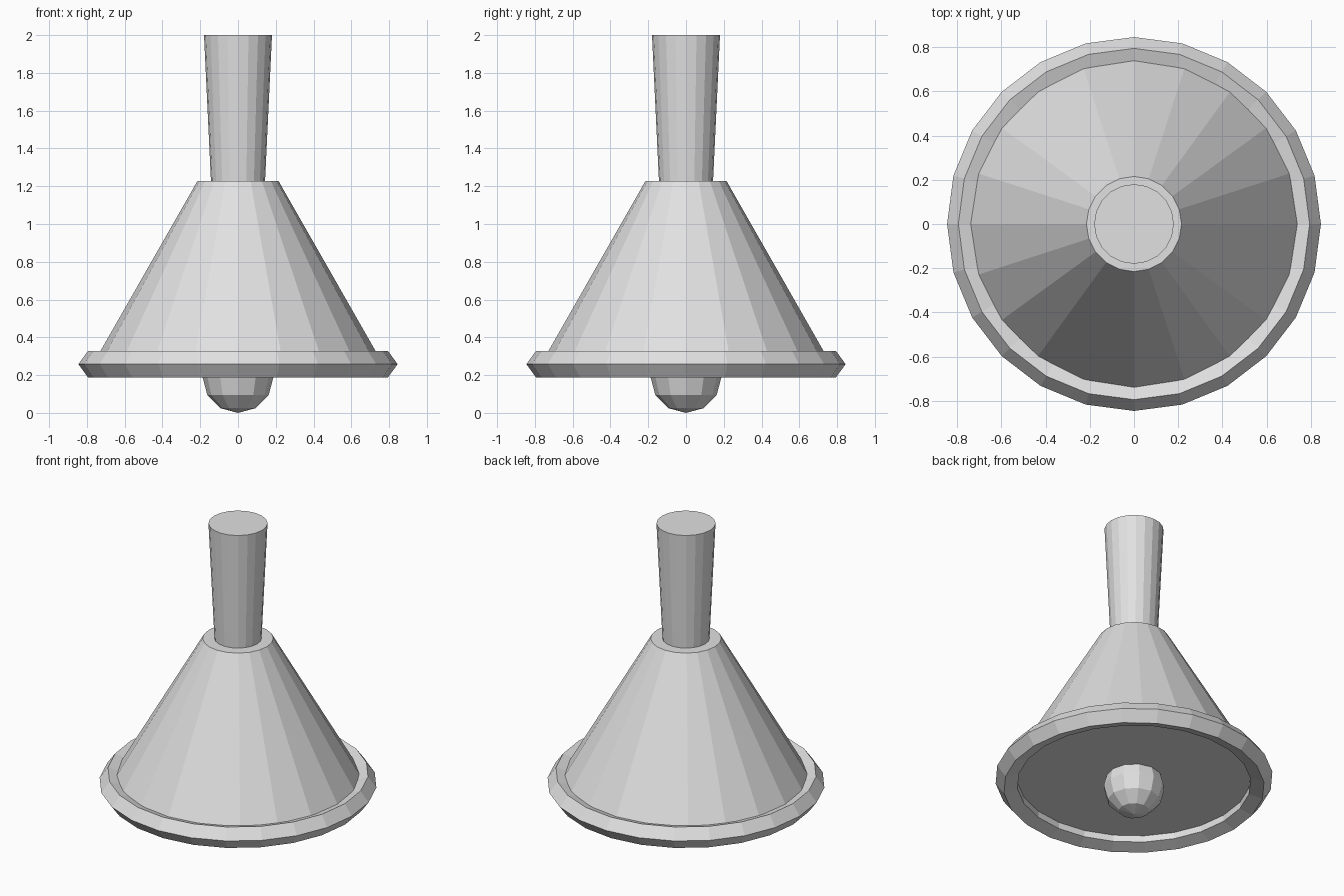
import bpy

if "Cube" in bpy.data.objects:
    bpy.data.objects.remove(bpy.data.objects["Cube"], do_unlink=True)

grey = bpy.data.materials.new("plain_grey")
grey.use_nodes = True
colour = (0.75, 0.75, 0.75, 1.0)
grey.diffuse_color = colour
grey.node_tree.nodes["Principled BSDF"].inputs["Base Color"].default_value = colour


def finish(name):
    """Name the new part, give it the grey material and flat faces."""
    part = bpy.context.object
    part.name = name
    part.data.materials.clear()
    part.data.materials.append(grey)
    bpy.ops.object.shade_flat()


def tapered(name, low_radius, high_radius, low, high):
    bpy.ops.mesh.primitive_cone_add(
        vertices=20, radius1=low_radius, radius2=high_radius,
        depth=high - low, location=(0, 0, (low + high) / 2))
    finish(name)


# Bell body, closed at both ends, and the handle flaring upwards
tapered("bell_body", 0.768, 0.215, 0.258, 1.227)
tapered("handle", 0.142, 0.18, 1.2, 2.0)

# Five-sided rim around the mouth, with its point outwards
bpy.ops.mesh.primitive_torus_add(
    major_segments=24, minor_segments=5, major_radius=0.771,
    minor_radius=0.074, location=(0, 0, 0.258))
finish("rim")

# Clapper ball under the body
bpy.ops.mesh.primitive_uv_sphere_add(
    segments=12, ring_count=6, radius=0.187, location=(0, 0, 0.187))
finish("clapper")
